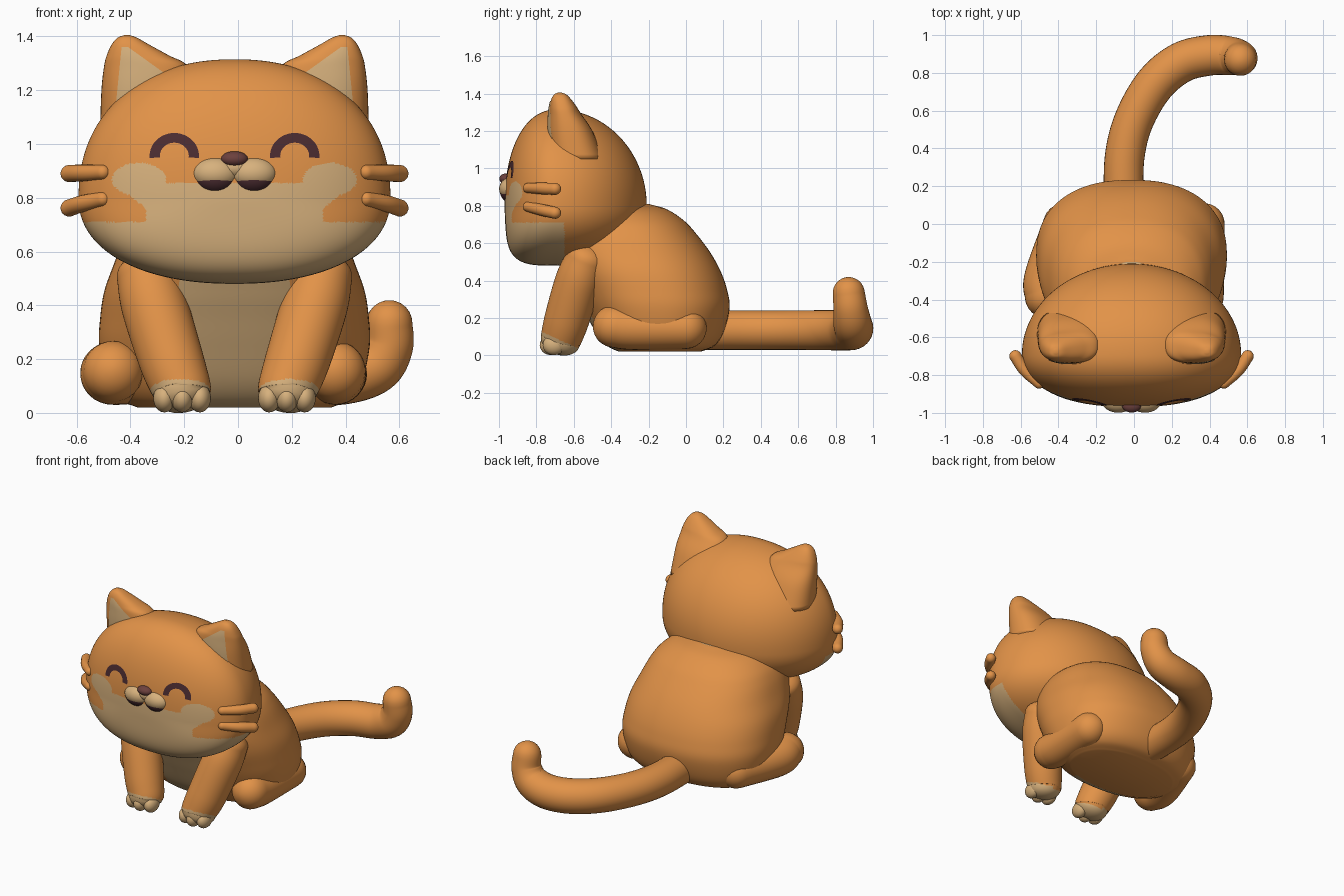
import bpy, bmesh, math
from mathutils import Vector, Matrix
from mathutils.bvhtree import BVHTree

if "Cube" in bpy.data.objects:
    bpy.data.objects.remove(bpy.data.objects["Cube"])

CX = -0.013  # symmetry plane of the figure


def material(name, rgb):
    m = bpy.data.materials.new(name)
    m.diffuse_color = (*rgb, 1)
    m.use_nodes = True
    m.node_tree.nodes["Principled BSDF"].inputs["Base Color"].default_value = m.diffuse_color
    return m


ORANGE = material("orange fur", (0.76, 0.29, 0.065))
CREAM = material("cream fur", (0.68, 0.44, 0.205))
DARK = material("dark brown", (0.07, 0.025, 0.03))
NOSE = material("nose brown", (0.15, 0.052, 0.047))


def finish(name, bm, mats, rule=None, sheet=False):
    """Turn a bmesh into a smooth object; rule(face centre) picks the material."""
    if not sheet:
        bmesh.ops.recalc_face_normals(bm, faces=bm.faces[:])
    for f in bm.faces:
        f.smooth = True
        if sheet:
            f.normal_update()
            if f.normal.y > 0:
                f.normal_flip()
        if rule:
            f.material_index = int(rule(f.calc_center_median()))
    tree = BVHTree.FromBMesh(bm)
    me = bpy.data.meshes.new(name)
    bm.to_mesh(me)
    bm.free()
    for m in mats:
        me.materials.append(m)
    bpy.context.collection.objects.link(bpy.data.objects.new(name, me))
    return tree


def skin(name, rings, mats, rule=None, sheet=False):
    """Bridge rows of points: closed capped rings, or an open sheet."""
    bm = bmesh.new()
    vs = [[bm.verts.new(p) for p in r] for r in rings]
    n = len(rings[0])
    for a, b in zip(vs, vs[1:]):
        for i in range(n - 1 if sheet else n):
            j = (i + 1) % n
            bm.faces.new((a[i], a[j], b[j], b[i]))
    if not sheet:
        bm.faces.new(vs[0])
        bm.faces.new(vs[-1])
    return finish(name, bm, mats, rule, sheet)


def spline(pts, steps):
    """Catmull-Rom interpolation of equal-length tuples."""
    pts = [Vector(p) for p in pts]
    ext = [2 * pts[0] - pts[1]] + pts + [2 * pts[-1] - pts[-2]]
    out = []
    for a, b, c, d in zip(ext, ext[1:], ext[2:], ext[3:]):
        for k in range(steps):
            t = k / steps
            out.append(0.5 * (2 * b + (c - a) * t + (2 * a - 5 * b + 4 * c - d) * t * t
                              + (3 * b - a - 3 * c + d) * t ** 3))
    return out + [pts[-1]]


def tube(name, pts, mats=(ORANGE,), rule=None, cap=1.0, n=32, steps=8):
    """Sweep a circle along (x, y, z, radius) points with rounded ends."""
    path = [(Vector(p[:3]), p[3]) for p in spline(pts, steps)]
    d0 = (path[0][0] - path[1][0]).normalized()
    d1 = (path[-1][0] - path[-2][0]).normalized()
    angles = [math.radians(a) for a in (15, 30, 45, 60, 75, 86)]

    def dome(end, d):
        return [(end[0] + d * end[1] * cap * math.sin(a), end[1] * math.cos(a)) for a in angles]

    path = dome(path[0], d0)[::-1] + path + dome(path[-1], d1)
    rings, side = [], None
    for i, (p, r) in enumerate(path):
        t = (path[min(i + 1, len(path) - 1)][0] - path[max(i - 1, 0)][0]).normalized()
        side = t.orthogonal() if side is None else side - t * side.dot(t)
        side.normalize()
        up = t.cross(side)
        rings.append([p + r * (side * math.cos(2 * math.pi * k / n) + up * math.sin(2 * math.pi * k / n))
                      for k in range(n)])
    return skin(name, rings, mats, rule)


def loft(name, rows, power, mats, rule=None, s=1, n=96, steps=6):
    """Stack superellipse sections given as (z, x0, x1, y0, y1)."""
    rings = []
    for z, x0, x1, y0, y1 in spline(rows, steps):
        ring = []
        for k in range(n):
            a = 2 * math.pi * k / n
            c, d = math.cos(a), math.sin(a)
            u = math.copysign(abs(c) ** (2 / power), c)
            v = math.copysign(abs(d) ** (2 / power), d)
            ring.append((CX + s * ((x0 + x1) / 2 + u * (x1 - x0) / 2), (y0 + y1) / 2 + v * (y1 - y0) / 2, z))
        rings.append(ring)
    return skin(name, rings, mats, rule)


def ball(name, c, r, mat):
    bm = bmesh.new()
    bmesh.ops.create_uvsphere(bm, u_segments=32, v_segments=20, radius=1,
                              matrix=Matrix.Translation((CX + c[0], c[1], c[2])) @ Matrix.Diagonal((*r, 1)))
    finish(name, bm, [mat])


def decal(name, rows, tree, mat):
    """Lay a thin sheet of (x, z) points on the front of a surface."""
    def drop(x, z):
        hit = tree.ray_cast(Vector((x, -2, z)), Vector((0, 1, 0)))[0]
        return (x, (hit.y if hit else -0.7) - 0.004, z)
    skin(name, [[drop(*p) for p in r] for r in rows], [mat], sheet=True)


# Head: a sphere reshaped with a flat face and a full chin
bm = bmesh.new()
bmesh.ops.create_icosphere(bm, subdivisions=7, radius=1)
for v in bm.verts:
    x, y, z = v.co
    p = 2.2
    low = min(max(-z / 0.8, 0), 1)
    q = 2.2 + 1.6 * low * low * (3 - 2 * low) if y < 0 else 2.0
    flat = ((abs(x) / 0.58) ** p + (abs(z) / (0.515 if z > 0 else 0.32)) ** p) ** (1 / p)
    deep = abs(y) / (0.28 if y < 0 else 0.48)
    t = (flat ** q + deep ** q) ** (-1 / q)
    v.co = (CX + x * t, -0.69 + y * t, 0.80 + z * t)


def face_patch(c):
    x, y, z = abs(c.x - CX), c.y, c.z
    if y > -0.65:
        return False
    cheek = ((x - 0.355) / 0.1) ** 2 + ((z - 0.868) / 0.062) ** 2 < 1
    centre = z < 0.855 and x < 0.33 + max(0, (z - 0.76) * 1.2)
    return z < 0.71 or centre or cheek


head = finish("head", bm, [ORANGE, CREAM], face_patch)

# Muzzle, mouth and nose
ball("muzzle_bridge", (0, -0.93, 0.912), (0.085, 0.055, 0.045), CREAM)
ball("nose", (0, -0.962, 0.944), (0.05, 0.036, 0.029), NOSE)

# Body with cream chest
loft("body", [(0.02, -0.36, 0.36, -0.36, 0.08), (0.05, -0.43, 0.43, -0.42, 0.15),
              (0.12, -0.475, 0.475, -0.48, 0.20), (0.25, -0.503, 0.503, -0.55, 0.233),
              (0.35, -0.50, 0.50, -0.60, 0.22), (0.45, -0.485, 0.485, -0.65, 0.185),
              (0.55, -0.45, 0.45, -0.69, 0.13), (0.65, -0.41, 0.41, -0.68, 0.055),
              (0.72, -0.36, 0.36, -0.65, -0.01), (0.78, -0.27, 0.27, -0.60, -0.10),
              (0.81, -0.13, 0.13, -0.50, -0.20)],
     2.3, [ORANGE, CREAM], lambda c: abs(c.x - CX) < 0.2 and c.y < -0.3)

# Tail curling up at its end
tube("tail", [(-0.055, 0.10, 0.135, 0.105), (-0.05, 0.35, 0.135, 0.105), (0.0, 0.55, 0.135, 0.105),
              (0.11, 0.74, 0.135, 0.107), (0.25, 0.855, 0.135, 0.108), (0.40, 0.893, 0.14, 0.107),
              (0.51, 0.89, 0.175, 0.102), (0.56, 0.88, 0.25, 0.092), (0.563, 0.87, 0.333, 0.086)])

for s, side in ((-1, "left"), (1, "right")):
    # Ears with cream inner patch
    ear = loft(side + "_ear", [(1.05, 0.14, 0.50, -0.73, -0.44), (1.20, 0.155, 0.495, -0.738, -0.50),
                               (1.29, 0.175, 0.485, -0.735, -0.56), (1.33, 0.245, 0.475, -0.73, -0.585),
                               (1.37, 0.318, 0.457, -0.72, -0.615), (1.395, 0.362, 0.435, -0.705, -0.64),
                               (1.405, 0.39, 0.41, -0.685, -0.665)], 2.4, [ORANGE], s=s, n=48)
    rows = []
    for k in range(17):
        v = k / 16
        a, b = 0.395 - 0.195 * v, 0.42 + 0.03 * v
        za, zb = 1.36 - 0.14 * v, 1.36 - 0.30 * v
        rows.append([(CX + s * (a + (b - a) * u / 10), za + (zb - za) * u / 10) for u in range(11)])
    decal(side + "_inner_ear", rows, ear, CREAM)

    # Closed smiling eye
    rows = []
    for k in range(25):
        a = math.radians(-5 + 190 * k / 24)
        rows.append([(CX + s * 0.224 + math.cos(a) * (0.054 + 0.038 * j / 3),
                      0.955 + math.sin(a) * (0.05 + 0.036 * j / 3)) for j in range(4)])
    decal(side + "_eye", rows, head, DARK)

    # Muzzle lobes and the dark mouth line under them
    ball(side + "_muzzle", (s * 0.071, -0.935, 0.89), (0.087, 0.064, 0.062), CREAM)
    ball(side + "_mouth", (s * 0.071, -0.935, 0.878), (0.08, 0.06, 0.062), DARK)

    # Whiskers
    for level, za, zb in (("upper", 0.895, 0.89), ("lower", 0.795, 0.762)):
        tube(side + "_" + level + "_whisker", [(CX + s * 0.49, -0.845, za, 0.027),
                                               (CX + s * 0.565, -0.775, (za + zb) / 2, 0.031),
                                               (CX + s * 0.615, -0.70, zb, 0.032)], n=20)

    # Front legs with cream paws and toes
    tube(side + "_front_leg", [(CX + s * 0.33, -0.53, 0.52, 0.11), (CX + s * 0.298, -0.575, 0.40, 0.123),
                               (CX + s * 0.236, -0.635, 0.20, 0.12), (CX + s * 0.20, -0.665, 0.10, 0.111),
                               (CX + s * 0.195, -0.672, 0.075, 0.106)],
         [ORANGE, CREAM], lambda c: c.z < 0.125 - (c.y + 0.77) * 0.45, cap=0.68, n=48, steps=14)
    for i in (-1, 0, 1):
        ball(side + "_toe", (s * 0.195 + i * 0.066, -0.722 + 0.016 * abs(i), 0.055),
             (0.041, 0.06, 0.053), CREAM)

    # Hind feet, the left one set further out
    x = -0.465 if s < 0 else 0.362
    tube(side + "_hind_foot", [(x, -0.385, 0.155, 0.113), (x * 1.0, -0.28, 0.145, 0.115),
                               (s * 0.37, 0.0, 0.145, 0.11)])
